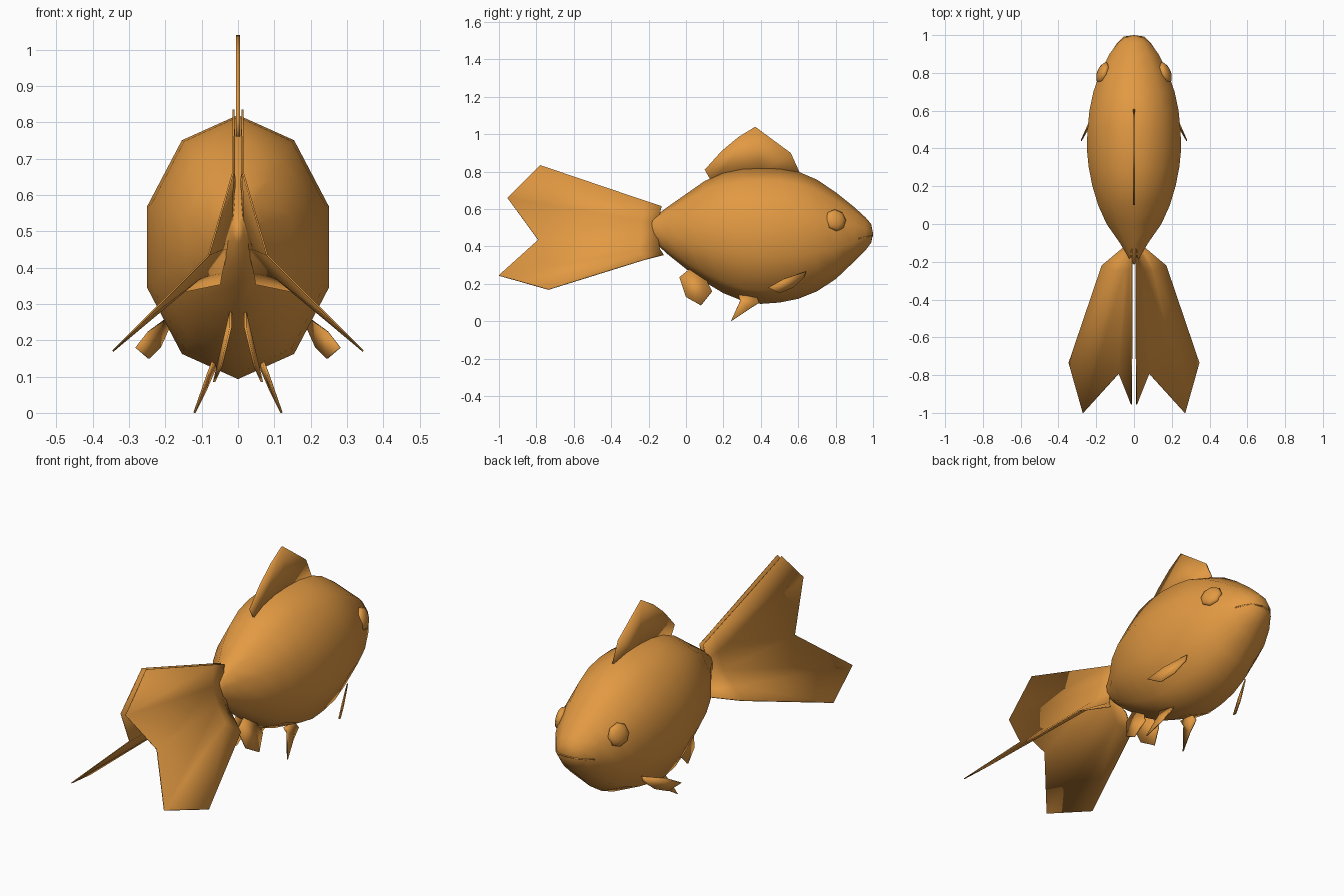
import bpy
import bmesh
from math import sin, cos, pi
from mathutils import Vector

cube = bpy.data.objects.get("Cube")
if cube:
    bpy.data.objects.remove(cube)

orange = bpy.data.materials.new("goldfish orange")
orange.use_nodes = True
COLOUR = (0.76, 0.32, 0.055, 1)
orange.diffuse_color = COLOUR
orange.node_tree.nodes["Principled BSDF"].inputs["Base Color"].default_value = COLOUR


def finish(name, bm, angle=60):
    """Turn a bmesh into a shaded, coloured object."""
    bmesh.ops.recalc_face_normals(bm, faces=bm.faces)
    mesh = bpy.data.meshes.new(name)
    bm.to_mesh(mesh)
    bm.free()
    mesh.materials.append(orange)
    obj = bpy.data.objects.new(name, mesh)
    bpy.context.collection.objects.link(obj)
    bpy.ops.object.select_all(action='DESELECT')
    obj.select_set(True)
    bpy.context.view_layer.objects.active = obj
    bpy.ops.object.shade_smooth_by_angle(angle=angle * pi / 180)
    return obj


def thicken(obj, amount):
    mod = obj.modifiers.new("Thickness", 'SOLIDIFY')
    mod.thickness = amount
    mod.offset = 0


def mirror(obj):
    obj.modifiers.new("Mirror", 'MIRROR').use_mirror_merge = False


def fin(name, outline, thickness=0.006, paired=True):
    """Flat fin fanned from its outline."""
    bm = bmesh.new()
    face = bm.faces.new([bm.verts.new(p) for p in outline])
    bmesh.ops.triangulate(bm, faces=[face])
    obj = finish(name, bm)
    thicken(obj, thickness)
    if paired:
        mirror(obj)
    return obj


# Body: ten-sided rings of (y, bottom, top, half width) from tail to nose
rings = [(-0.2, 0.47, 0.53, 0.015), (-0.16, 0.415, 0.565, 0.04),
         (-0.1, 0.36, 0.61, 0.075), (0, 0.28, 0.68, 0.145),
         (0.1, 0.21, 0.75, 0.19), (0.2, 0.15, 0.795, 0.22),
         (0.3, 0.11, 0.815, 0.24), (0.4, 0.093, 0.82, 0.25),
         (0.5, 0.1, 0.817, 0.246), (0.6, 0.12, 0.8, 0.236),
         (0.7, 0.16, 0.757, 0.215), (0.8, 0.225, 0.69, 0.18),
         (0.9, 0.32, 0.61, 0.13), (0.96, 0.38, 0.555, 0.085),
         (0.99, 0.42, 0.52, 0.05)]
SIDES = 10
bm = bmesh.new()
loops = []
for y, low, high, half in rings:
    mid, tall = (low + high) / 2, (high - low) / 2
    wide = half / sin(2 * pi / 5)
    loops.append([bm.verts.new((wide * sin(2 * pi * i / SIDES), y,
                                mid + tall * cos(2 * pi * i / SIDES)))
                  for i in range(SIDES)])
for a, b in zip(loops, loops[1:]):
    for i in range(SIDES):
        j = (i + 1) % SIDES
        bm.faces.new((a[i], a[j], b[j], b[i]))
for loop, tip in ((loops[0], (0, -0.215, 0.5)), (loops[-1], (0, 1, 0.47))):
    end = bm.verts.new(tip)
    for i in range(SIDES):
        bm.faces.new((loop[i], loop[(i + 1) % SIDES], end))
finish("body", bm, 80)

# Forked tail: paired lobes lofted from root to tip
root = [(0.01, -0.13, 0.615), (0.015, -0.15, 0.53), (0.03, -0.15, 0.45),
        (0.045, -0.14, 0.385), (0.05, -0.12, 0.355)]
flare = [(0.01, -0.22, 0.645), (0.018, -0.24, 0.54), (0.045, -0.24, 0.45),
         (0.1, -0.25, 0.375), (0.17, -0.22, 0.33)]
tip = [(0.012, -0.78, 0.835), (0.014, -0.955, 0.66), (0.08, -0.79, 0.435),
       (0.27, -1.0, 0.245), (0.345, -0.735, 0.17)]
bm = bmesh.new()
rows = [[bm.verts.new(p) for p in row] for row in (root, flare, tip)]
for a, b in zip(rows, rows[1:]):
    for i in range(len(a) - 1):
        bm.faces.new((a[i], a[i + 1], b[i + 1], b[i]))
tail = finish("tail_lobes", bm)
thicken(tail, 0.005)
mirror(tail)

# Back fin
fin("dorsal_fin", [(0, 0.14, 0.74), (0, 0.1, 0.81), (0, 0.19, 0.91),
                   (0, 0.28, 0.985), (0, 0.37, 1.04), (0, 0.56, 0.9),
                   (0, 0.61, 0.79), (0, 0.4, 0.79)], 0.01, False)

# Paired side and belly fins
fin("pectoral_fins", [(0.19, 0.64, 0.265), (0.245, 0.52, 0.225),
                      (0.28, 0.44, 0.18), (0.245, 0.5, 0.15),
                      (0.215, 0.57, 0.18), (0.19, 0.63, 0.235)])
fin("pelvic_fins", [(0.07, 0.28, 0.14), (0.082, 0.29, 0.11),
                    (0.12, 0.24, 0), (0.09, 0.33, 0.06),
                    (0.08, 0.39, 0.1), (0.06, 0.38, 0.13)])
fin("anal_fins", [(0.02, 0.02, 0.28), (0.02, -0.035, 0.235),
                  (0.045, 0, 0.13), (0.066, 0.08, 0.085),
                  (0.045, 0.14, 0.16), (0.02, 0.1, 0.24)])

# Eyes: shallow eight-sided domes facing out and a little forward
bm = bmesh.new()
bmesh.ops.create_uvsphere(bm, u_segments=8, v_segments=6, radius=0.06)
bmesh.ops.scale(bm, vec=(1, 1, 0.45), verts=bm.verts)
eyes = finish("eyes", bm, 80)
eyes.data.transform(Vector((1, 0.4, 0.25)).to_track_quat('Z', 'Y').to_matrix().to_4x4())
for v in eyes.data.vertices:
    v.co += Vector((0.166, 0.8, 0.54))
mirror(eyes)

# Mouth: thin lip running round the snout
fin("mouth", [(0.1, 0.89, 0.438), (0.128, 0.9, 0.44), (0.088, 0.96, 0.448),
              (0.054, 0.992, 0.455), (0, 1, 0.458), (0, 0.95, 0.458)], 0.006)
